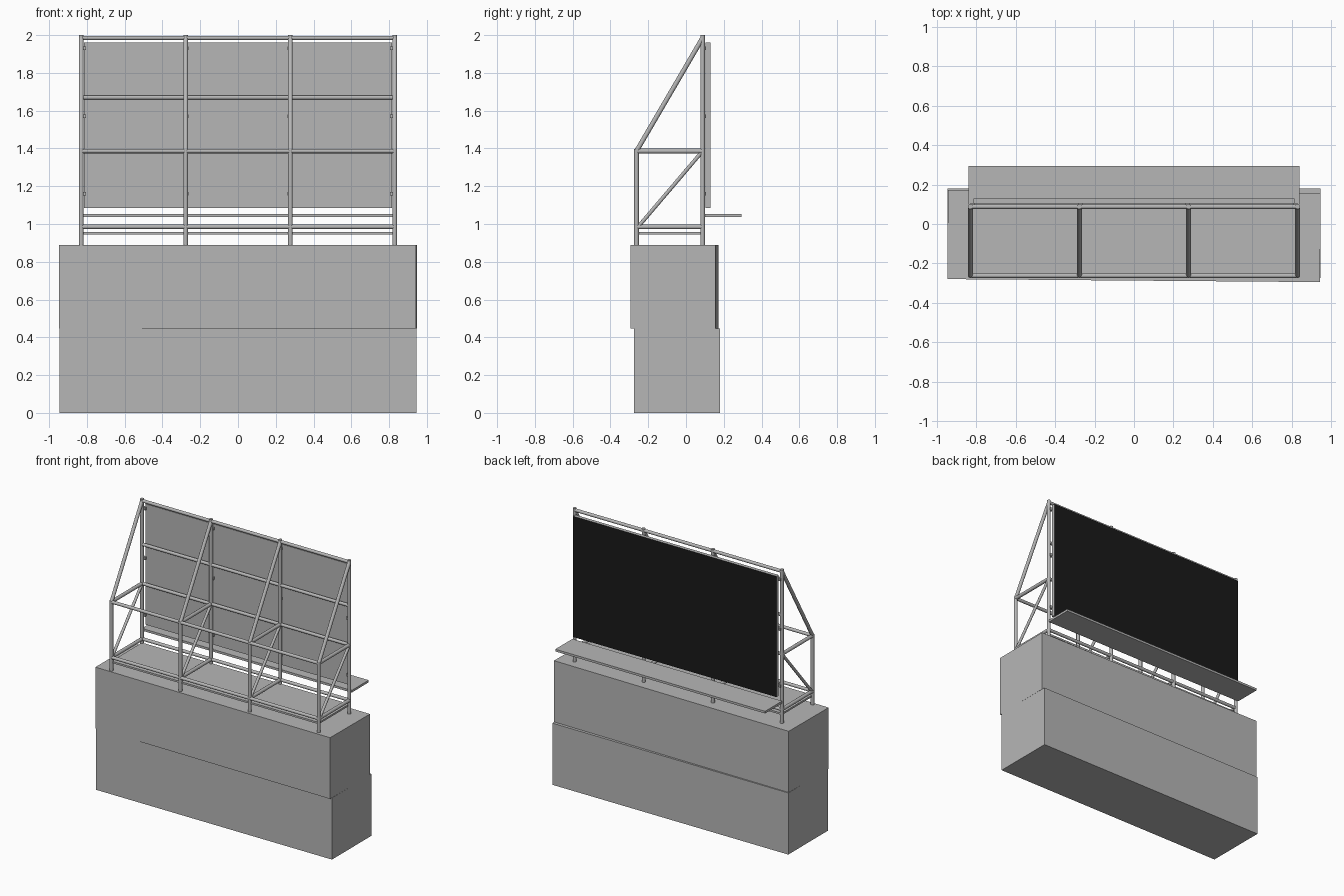
import bpy
from mathutils import Vector

cube = bpy.data.objects.get("Cube")
if cube:
    bpy.data.objects.remove(cube, do_unlink=True)


def material(name, rgb):
    mat = bpy.data.materials.new(name)
    mat.use_nodes = True
    colour = (*rgb, 1.0)
    mat.diffuse_color = colour
    mat.node_tree.nodes["Principled BSDF"].inputs["Base Color"].default_value = colour
    return mat


grey = material("light grey", (0.47, 0.47, 0.47))
black = material("screen black", (0.01, 0.01, 0.01))


def box(name, x, y, z, turn=0.0):
    """Box from (min, max) ranges, optionally turned about its vertical axis."""
    ranges = (x, y, z)
    bpy.ops.mesh.primitive_cube_add(size=1, location=[(a + b) / 2 for a, b in ranges])
    obj = bpy.context.object
    obj.name = name
    obj.scale = [b - a for a, b in ranges]
    obj.rotation_euler.z = turn
    obj.data.materials.append(grey)
    return obj


def tube(name, start, end, radius=0.0125):
    """Round steel tube between two points."""
    a, b = Vector(start), Vector(end)
    bpy.ops.mesh.primitive_cylinder_add(vertices=16, radius=radius,
                                        depth=(b - a).length, location=(a + b) / 2)
    obj = bpy.context.object
    obj.name = name
    obj.rotation_euler = (b - a).to_track_quat("Z", "Y").to_euler()
    obj.data.materials.append(grey)
    bpy.ops.object.shade_smooth_by_angle()
    return obj


# Stacked ballast blocks, the upper one very slightly turned
HALF = 0.945
BASE_TOP = 0.889
box("lower_block", (-HALF, HALF), (-0.275, 0.18), (0, 0.446))
box("upper_block", (-HALF, HALF), (-0.287, 0.165), (0.446, BASE_TOP), turn=-0.008)

# Four side trusses
FRONT, BACK = -0.262, 0.088
LOW, MID, TOP = 0.985, 1.386, 1.985
frames = (-0.83, -0.277, 0.277, 0.83)
for x in frames:
    tube("back_post", (x, BACK, BASE_TOP), (x, BACK, 2.0))
    tube("front_post", (x, FRONT, BASE_TOP), (x, FRONT, MID + 0.01))
    tube("raking_strut", (x, FRONT, MID), (x, BACK, TOP))
    tube("diagonal_brace", (x, FRONT, LOW - 0.01), (x, BACK, MID), 0.01)
    for z in (LOW, MID):
        tube("cross_bar", (x, FRONT, z), (x, BACK, z))
    # Clips that hold the screen to the posts
    for z in (1.16, 1.57, 1.93):
        inner = x * 0.985
        box("screen_clip", (inner - 0.012, inner + 0.012), (BACK, 0.107), (z - 0.01, z + 0.01))

# Long rails joining the trusses
for y, heights in ((FRONT, (LOW, MID)), (BACK, (LOW, MID, 1.67, TOP))):
    for z in heights:
        tube("long_rail", (frames[0], y, z), (frames[-1], y, z), 0.0115)

# Walkway floor inside the frame
box("walkway_floor", (-0.83, 0.83), (FRONT, BACK), (0.944, 0.957))

# Ledge under the screen
box("screen_ledge", (-0.84, 0.84), (0.1, 0.295), (1.037, 1.053))

# Screen panel with a black display face at the back
screen = box("screen_panel", (-0.815, 0.815), (0.104, 0.13), (1.086, 1.96))
screen.data.materials.append(black)
for face in screen.data.polygons:
    if face.normal.y > 0.9:
        face.material_index = 1
